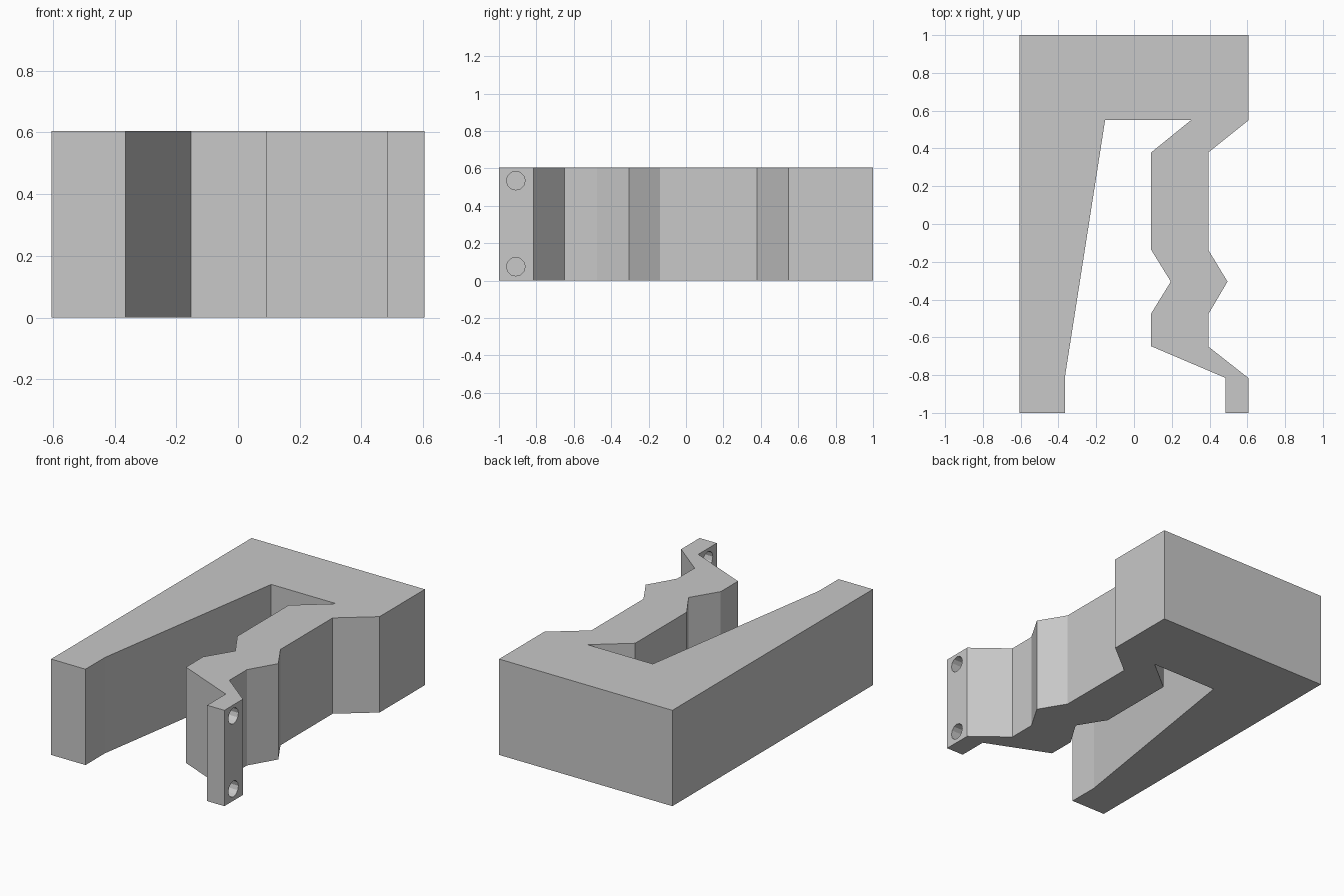
import bpy
import bmesh
import math

HEIGHT = 0.605

cube = bpy.data.objects.get("Cube")
if cube:
    bpy.data.objects.remove(cube, do_unlink=True)

grey = bpy.data.materials.new("plain grey")
grey.use_nodes = True
colour = (0.58, 0.58, 0.58, 1)
grey.diffuse_color = colour
grey.node_tree.nodes["Principled BSDF"].inputs["Base Color"].default_value = colour


def extrude_profile(name, points, height):
    """Extrude a closed plan outline upward from the floor."""
    bm = bmesh.new()
    face = bm.faces.new([bm.verts.new((x, y, 0)) for x, y in points])
    top = bmesh.ops.extrude_face_region(bm, geom=[face])["geom"]
    bmesh.ops.translate(bm, vec=(0, 0, height),
                        verts=[v for v in top if isinstance(v, bmesh.types.BMVert)])
    bmesh.ops.recalc_face_normals(bm, faces=bm.faces)
    mesh = bpy.data.meshes.new(name)
    bm.to_mesh(mesh)
    bm.free()
    mesh.materials.append(grey)
    obj = bpy.data.objects.new(name, mesh)
    bpy.context.collection.objects.link(obj)
    return obj


# Plan outline: straight tapered arm, back block, zigzag arm with end tab
tapered_arm = [(-0.605, 1), (-0.605, -1), (-0.365, -1), (-0.365, -0.805), (-0.153, 0.55)]
zigzag_inner = [(0.302, 0.55), (0.09, 0.378), (0.09, -0.135), (0.195, -0.305),
                (0.09, -0.475), (0.09, -0.647), (0.485, -0.815), (0.485, -1)]
zigzag_outer = [(0.605, -1), (0.605, -0.815), (0.395, -0.65), (0.395, -0.475),
                (0.495, -0.305), (0.395, -0.14), (0.395, 0.38), (0.605, 0.548), (0.605, 1)]
clip = extrude_profile("clip_body", tapered_arm + zigzag_inner + zigzag_outer, HEIGHT)

# Two round holes through the end tab
for label, z in (("lower", 0.075), ("upper", 0.535)):
    bpy.ops.mesh.primitive_cylinder_add(vertices=12, radius=0.05, depth=0.3,
                                        location=(0.545, -0.91, z),
                                        rotation=(0, math.pi / 2, 0))
    cutter = bpy.context.object
    cutter.name = label + "_hole_cutter"
    cutter.data.materials.append(grey)
    cutter.hide_render = True
    cutter.hide_set(True)
    cut = clip.modifiers.new(label + "_hole", 'BOOLEAN')
    cut.operation = 'DIFFERENCE'
    cut.solver = 'EXACT'
    cut.object = cutter

# Bake the holes into the body, then drop the cutters
bpy.context.view_layer.update()
depsgraph = bpy.context.evaluated_depsgraph_get()
finished = bpy.data.meshes.new_from_object(clip.evaluated_get(depsgraph))
clip.modifiers.clear()
clip.data = finished
for label in ("lower", "upper"):
    bpy.data.objects.remove(bpy.data.objects[label + "_hole_cutter"], do_unlink=True)
